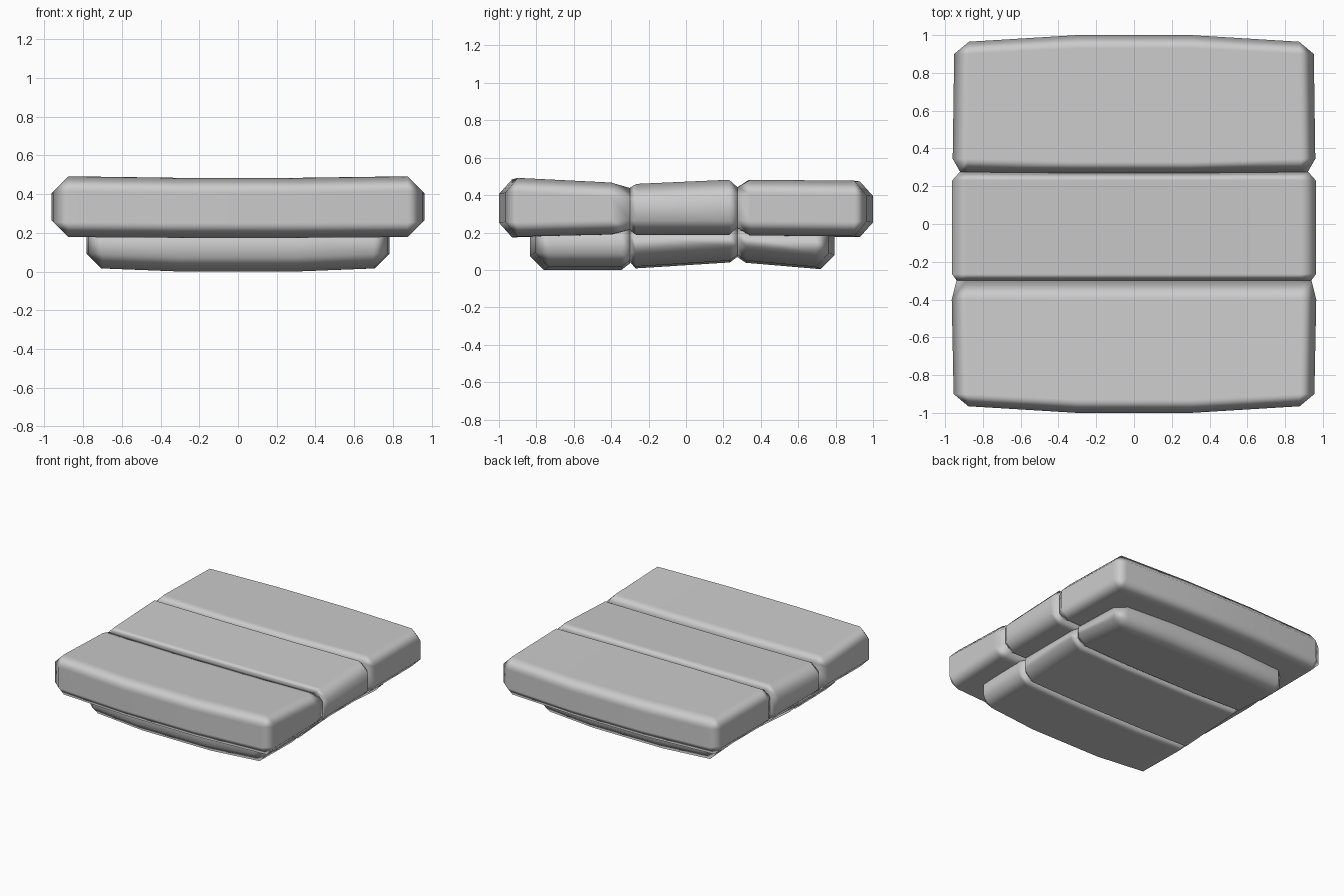
import bpy, bmesh

MID = 0.3      # x of the two inner columns where the ends bow out


def block(name, stations, c, top_sag, bottom_sag):
    """Loft a chamfered cushion along y.
    Station: (y, inset, half width, bottom z, top z, bow of the middle in y)."""
    bm = bmesh.new()
    rings = []
    for y, e, w, z0, z1, bow in stations:
        xs = [-(w - c), -MID, MID, w - c]
        pts = [(-w, z0 + c, 0), (-w, z1 - c, 0)]
        pts += [(x, z1 - e, i in (1, 2)) for i, x in enumerate(xs)]
        pts += [(w, z1 - c, 0), (w, z0 + c, 0)]
        pts += [(x, z0 + e, i in (1, 2)) for i, x in reversed(list(enumerate(xs)))]
        ring = []
        for k, (x, z, mid) in enumerate(pts):
            x = max(-(w - e), min(w - e, x))
            if mid:
                z -= top_sag if k < 6 else bottom_sag
            ring.append(bm.verts.new((x, y + (bow if mid else 0), z)))
        rings.append(ring)
    # Skin between the rings
    for a, b in zip(rings, rings[1:]):
        for i in range(12):
            j = (i + 1) % 12
            bm.faces.new((a[i], a[j], b[j], b[i]))
    # End caps, column by column
    for r in (rings[0], rings[-1]):
        up, low = r[1:7], [r[0]] + r[11:6:-1]
        for i in range(5):
            bm.faces.new((up[i], up[i + 1], low[i + 1], low[i]))
    bmesh.ops.remove_doubles(bm, verts=bm.verts, dist=0.0005)
    bmesh.ops.recalc_face_normals(bm, faces=bm.faces)
    for f in bm.faces:
        f.smooth = True
    me = bpy.data.meshes.new(name)
    bm.to_mesh(me)
    bm.free()
    ob = bpy.data.objects.new(name, me)
    bpy.context.collection.objects.link(ob)
    mod = ob.modifiers.new("soft_chamfers", 'WEIGHTED_NORMAL')
    mod.weight = 100
    return ob


# Upper slab: three wide blocks side by side
C = 0.078
block("upper_front_block", [
    (-0.965, C, 0.955, 0.178, 0.492, -0.035),
    (-0.90, 0, 0.955, 0.178, 0.492, -0.03),
    (-0.40, 0, 0.965, 0.19, 0.467, 0),
    (-0.30, 0.025, 0.965, 0.19, 0.463, 0)], C, 0.008, 0.004)
block("upper_middle_block", [
    (-0.30, 0.025, 0.963, 0.187, 0.465, 0),
    (-0.265, 0, 0.963, 0.187, 0.46, 0),
    (0.23, 0, 0.963, 0.187, 0.482, 0),
    (0.275, 0.04, 0.963, 0.187, 0.482, -0.005)], C, 0.004, 0.004)
block("upper_back_block", [
    (0.275, 0.04, 0.96, 0.185, 0.482, -0.005),
    (0.345, 0, 0.96, 0.185, 0.482, -0.015),
    (0.90, 0, 0.952, 0.18, 0.477, 0.03),
    (0.965, C, 0.952, 0.18, 0.477, 0.035)], C, 0.004, 0.004)

# Lower slab: three narrower blocks tucked underneath
C = 0.075
block("lower_front_block", [
    (-0.805, C, 0.775, 0.016, 0.26, -0.03),
    (-0.735, 0, 0.775, 0.016, 0.26, -0.025),
    (-0.345, 0, 0.782, 0.016, 0.26, 0),
    (-0.30, 0.035, 0.782, 0.016, 0.26, 0)], C, 0, 0.016)
block("lower_middle_block", [
    (-0.30, 0.035, 0.782, 0.018, 0.26, 0),
    (-0.27, 0, 0.782, 0.018, 0.26, 0),
    (0.235, 0, 0.782, 0.05, 0.26, 0),
    (0.275, 0.03, 0.782, 0.05, 0.26, 0)], C, 0, 0.01)
block("lower_back_block", [
    (0.275, 0.03, 0.78, 0.05, 0.26, 0),
    (0.32, 0, 0.78, 0.05, 0.26, 0),
    (0.695, 0, 0.77, 0.016, 0.26, 0.025),
    (0.765, C, 0.77, 0.016, 0.26, 0.03)], C, 0, 0.012)
